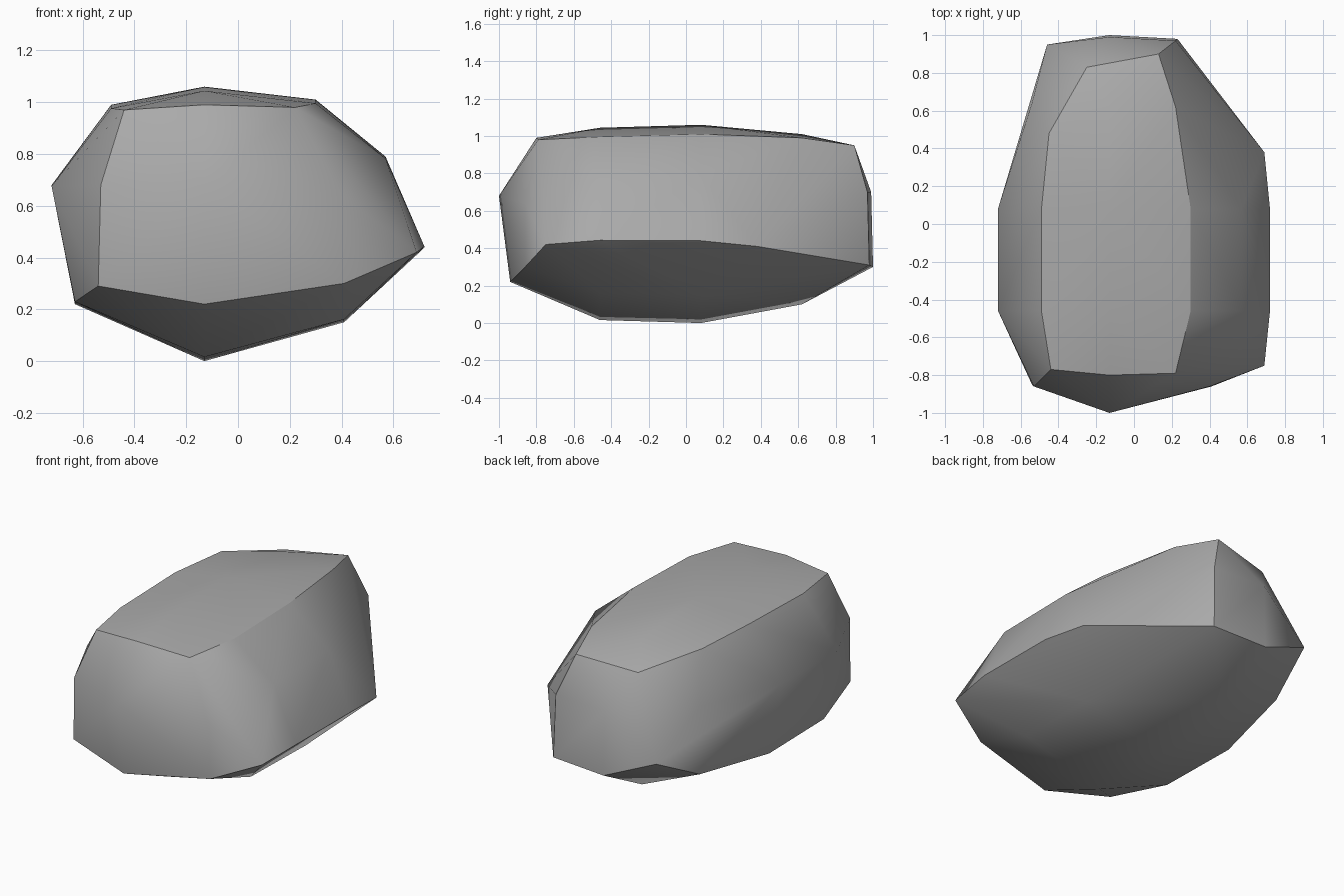
import bpy
import bmesh
import math

# Remove the default object only
default_cube = bpy.data.objects.get("Cube")
if default_cube:
    bpy.data.objects.remove(default_cube, do_unlink=True)


def make_material(name, colour):
    material = bpy.data.materials.new(name)
    material.use_nodes = True
    material.diffuse_color = colour
    shader = material.node_tree.nodes["Principled BSDF"]
    shader.inputs["Base Color"].default_value = colour
    shader.inputs["Roughness"].default_value = 0.9
    return material


def section(profile, y, swell=1.0, middle=0.53):
    """Place an (x, z) outline at depth y, swelling its height a little."""
    return [(x, y, middle + (z - middle) * swell) for x, z in profile]


# Widest outline of the boulder, clockwise from the ridge
body_profile = [
    (-.13, 1.06), (.3, 1.01), (.57, .79), (.72, .44), (.41, .15),
    (-.13, 0), (-.63, .22), (-.72, .68), (-.49, .99),
]

# Blunt front end: upper rim, middle band, lower rim
front_end = [
    (-.44, -.77, .97), (-.13, -.8, .99), (.22, -.79, .98),
    (-.53, -.86, .68), (-.13, -1, .68), (.4, -.86, .64),
    (-.54, -.85, .29), (-.13, -.94, .22), (.41, -.86, .3), (.69, -.75, .42),
]

# Tapering shoulders between the body and the back
shoulders = [
    (-.45, .48, .98), (-.13, .62, 1.01), (.22, .62, .99), (.69, .38, .41),
    (-.54, .64, .7), (-.53, .62, .27), (-.13, .62, .1),
]

# Narrow back end: upper rim, middle band, lower rim
back_end = [
    (-.25, .83, .91), (.13, .9, .95),
    (-.13, .99, .7), (.22, .97, .7),
    (-.46, .95, .44), (-.13, 1, .3), (.23, .98, .31),
]


def build_boulder(name, points, material):
    shape = bmesh.new()
    for point in points:
        shape.verts.new(point)

    # Wrap the points in a closed skin and discard anything left inside
    bmesh.ops.convex_hull(shape, input=shape.verts[:])
    loose = [vert for vert in shape.verts if not vert.link_faces]
    bmesh.ops.delete(shape, geom=loose, context="VERTS")
    bmesh.ops.recalc_face_normals(shape, faces=shape.faces[:])
    shape.normal_update()

    # Soft facets, with crisp edges around the top and at strong creases
    crease = math.radians(40)
    for face in shape.faces:
        face.smooth = True
    for edge in shape.edges:
        tops = [face.normal.z > .9 for face in edge.link_faces]
        on_rim = any(tops) and not all(tops)
        edge.smooth = not on_rim and edge.calc_face_angle(0) < crease

    mesh = bpy.data.meshes.new(name)
    shape.to_mesh(mesh)
    shape.free()
    mesh.materials.append(material)
    boulder = bpy.data.objects.new(name, mesh)
    bpy.context.collection.objects.link(boulder)
    return boulder


stone_grey = make_material("stone grey", (.4, .4, .4, 1))
body = section(body_profile, -.46, swell=.97) + section(body_profile, .08)
build_boulder("boulder", front_end + body + shoulders + back_end, stone_grey)
